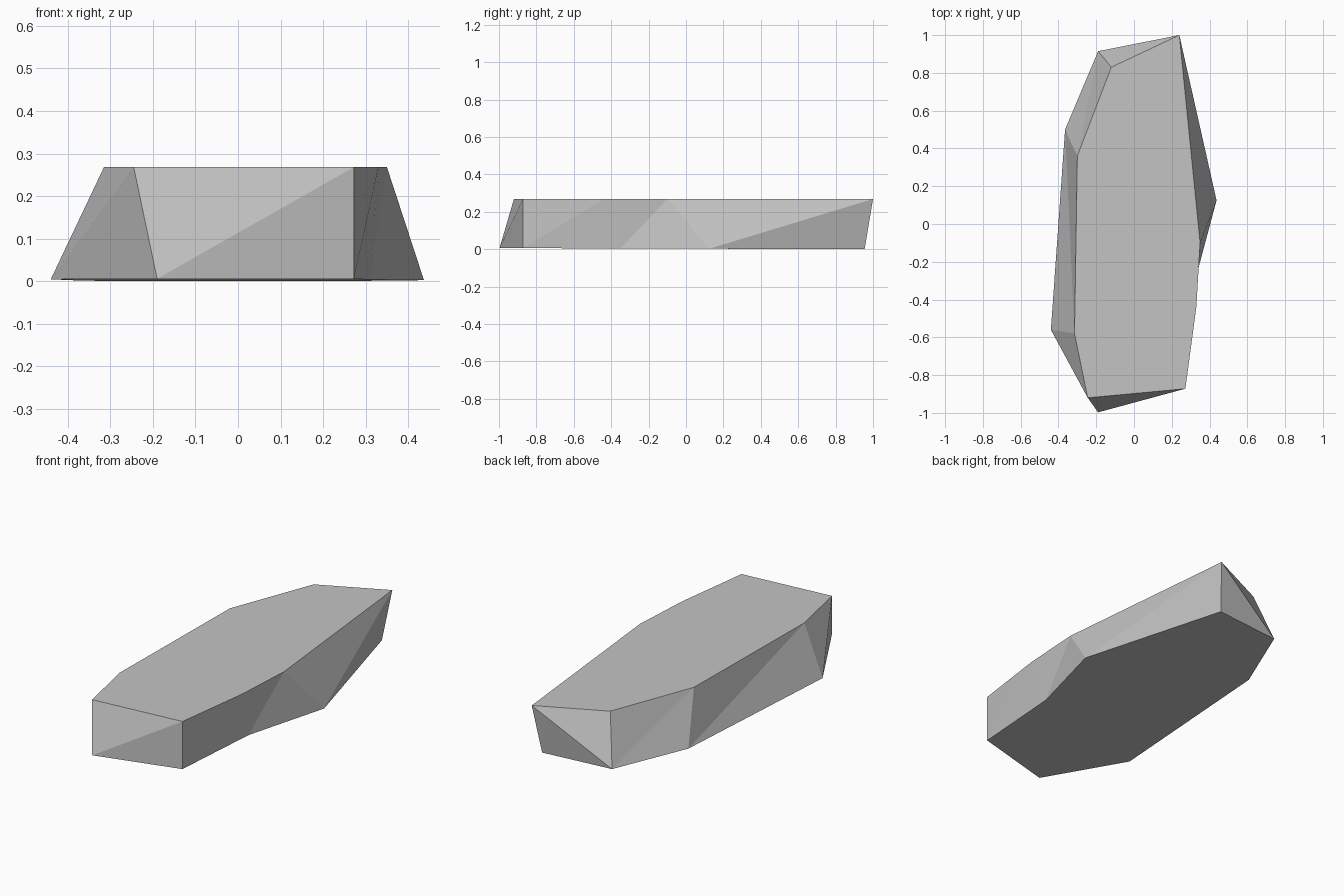
import bpy
import bmesh

if "Cube" in bpy.data.objects:
    bpy.data.objects.remove(bpy.data.objects["Cube"])

# Matching rim and base outlines, counter-clockwise from the back right corner
RIM = [(0.24, 1.0), (-0.12, 0.83), (-0.30, 0.36), (-0.315, -0.58),
       (-0.245, -0.92), (0.272, -0.872), (0.33, -0.44), (0.35, -0.10)]
BASE = [(0.208, 0.955), (-0.19, 0.915), (-0.365, 0.50), (-0.44, -0.56),
        (-0.19, -0.997), (0.272, -0.872), (0.31, -0.35), (0.437, 0.125)]
TOP_Z = 0.268

stone = bpy.data.materials.new("stone grey")
stone.diffuse_color = (0.55, 0.55, 0.55, 1.0)
stone.use_nodes = True
stone.node_tree.nodes["Principled BSDF"].inputs["Base Color"].default_value = stone.diffuse_color

# Flat rock slab: two caps joined by faceted triangle sides
bm = bmesh.new()
top = [bm.verts.new((x, y, TOP_Z)) for x, y in RIM]
bottom = [bm.verts.new((x, y, max(0.0, 0.003 * (0.95 - y)))) for x, y in BASE]
bm.faces.new(top)
bm.faces.new(bottom[::-1])
n = len(top)
for i in range(n):
    j = (i + 1) % n
    if i == 0:  # the back end is split along the other diagonal
        bm.faces.new((top[i], bottom[i], bottom[j]))
        bm.faces.new((top[i], bottom[j], top[j]))
    else:
        bm.faces.new((top[i], bottom[i], top[j]))
        bm.faces.new((bottom[i], bottom[j], top[j]))
bmesh.ops.recalc_face_normals(bm, faces=bm.faces)

mesh = bpy.data.meshes.new("rock_slab")
bm.to_mesh(mesh)
bm.free()
mesh.materials.append(stone)
slab = bpy.data.objects.new("rock_slab", mesh)
bpy.context.collection.objects.link(slab)
